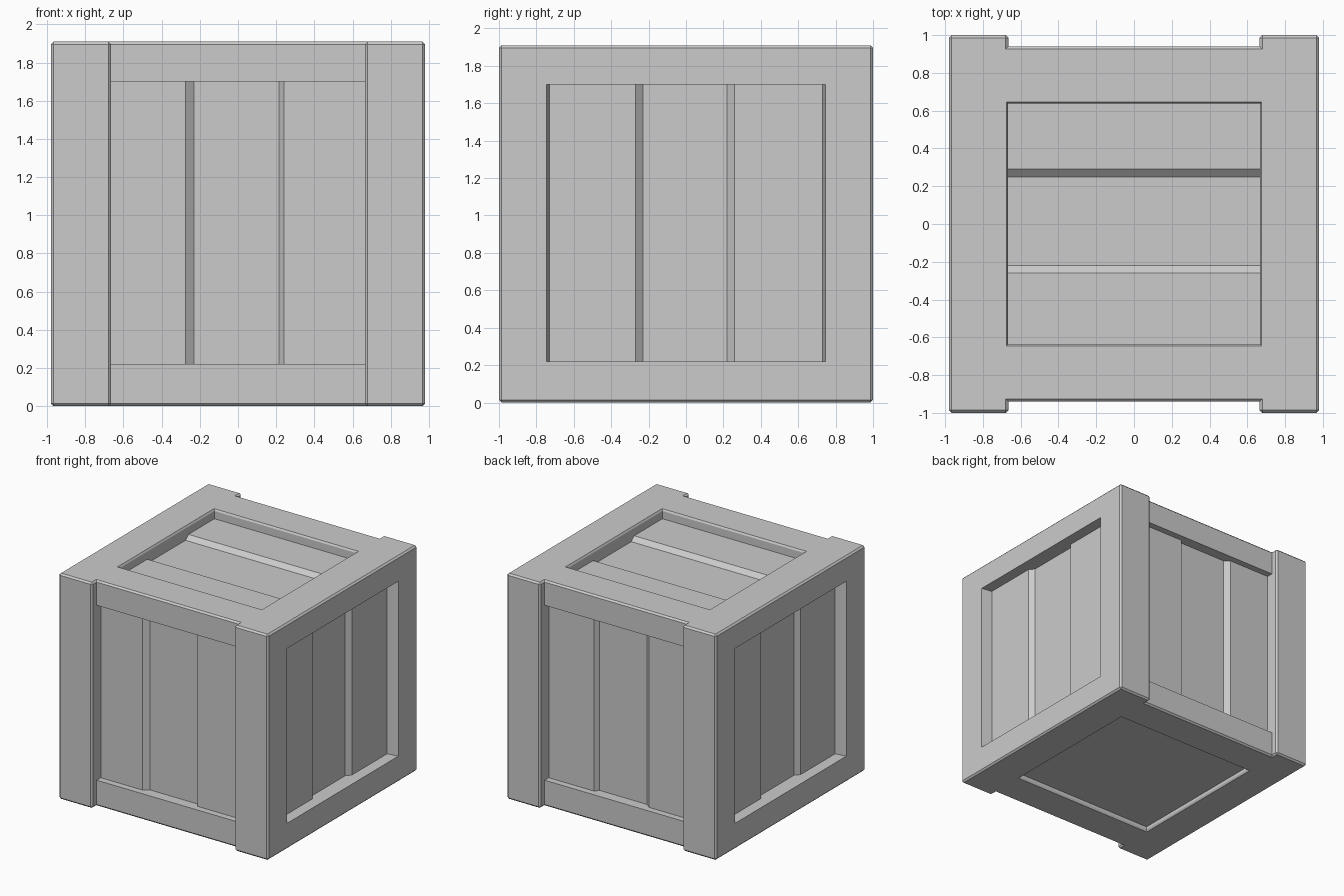
import bpy, bmesh
from mathutils import Matrix, Vector

if "Cube" in bpy.data.objects:
    bpy.data.objects.remove(bpy.data.objects["Cube"])

H = 1.91


def make(name, bm):
    bmesh.ops.recalc_face_normals(bm, faces=bm.faces)
    me = bpy.data.meshes.new(name)
    bm.to_mesh(me)
    bm.free()
    ob = bpy.data.objects.new(name, me)
    bpy.context.collection.objects.link(ob)
    return ob


def prism(bm, pts):
    """Cap a 3D polygon and return the face."""
    return bm.faces.new([bm.verts.new(p) for p in pts])


def extrude(bm, face, vec):
    r = bmesh.ops.extrude_face_region(bm, geom=[face])
    bmesh.ops.translate(bm, vec=vec, verts=[v for v in r["geom"] if isinstance(v, bmesh.types.BMVert)])


def tube(name, rings, axis):
    """Stack of rectangles (position, half a, half b) along an axis, used as a cutter."""
    bm = bmesh.new()
    loops = []
    for t, a, b in rings:
        loop = []
        for sa, sb in ((-1, -1), (1, -1), (1, 1), (-1, 1)):
            u, v = sa * a, sb * b
            p = {"x": (t, u, H / 2 + v + .005), "y": (u, t, H / 2 + v + .005), "z": (u, v, H / 2 + t)}[axis]
            loop.append(bm.verts.new(p))
        loops.append(loop)
    bm.faces.new(loops[0])
    bm.faces.new(loops[-1])
    for l0, l1 in zip(loops, loops[1:]):
        for i in range(4):
            j = (i + 1) % 4
            bm.faces.new((l0[i], l0[j], l1[j], l1[i]))
    ob = make(name, bm)
    ob.hide_render = True
    ob.hide_viewport = True
    return ob


# Frame: notched plan outline pulled up, convex edges chamfered
quarter = [(.98, .0), (.98, 1.0), (.665, 1.0), (.665, .94)]
q = quarter[1:]
outline = (q + [(-x, y) for x, y in reversed(q)] + [(-x, -y) for x, y in q]
           + [(x, -y) for x, y in reversed(q)])
bm = bmesh.new()
extrude(bm, prism(bm, [(x, y, 0) for x, y in outline]), Vector((0, 0, H)))
bmesh.ops.recalc_face_normals(bm, faces=bm.faces)
convex = [e for e in bm.edges if e.calc_face_angle_signed() > .1]
bmesh.ops.bevel(bm, geom=convex, offset=.014, segments=1, affect='EDGES')
frame = make("crate_frame", bm)

# Openings through the frame on all three axes
h = H / 2
cutters = [
    tube("side_opening", [(-1.1, .763, .74), (-.88, .73, .74), (.88, .73, .74), (1.1, .763, .74)], "x"),
    tube("front_opening", [(-1.1, .665, .74), (1.1, .665, .74)], "y"),
    tube("top_opening", [(-h - .01, .682, .652), (-h + .015, .667, .637),
                         (h - .015, .667, .637), (h + .01, .682, .652)], "z"),
]
for c in cutters:
    m = frame.modifiers.new(c.name, 'BOOLEAN')
    m.operation = 'DIFFERENCE'
    m.solver = 'EXACT'
    m.object = c


def planks(name, half, length, steps, thick, mat):
    """Three boards, the middle one sunk; local u across, v along, w outward."""
    a, b, c, d = steps
    s = -.035
    prof = [(-half, 0), (a, 0), (b, s), (c, s), (d, 0), (half, 0), (half, -thick), (-half, -thick)]
    bm = bmesh.new()
    extrude(bm, prism(bm, [(u, -length / 2, w) for u, w in prof]), Vector((0, length, 0)))
    bm.transform(mat)
    return make(name, bm)


def basis(u, v, w, origin):
    m = Matrix((u, v, w)).transposed().to_4x4()
    m.translation = origin
    return m


mid = .96
X, Y, Z = Vector((1, 0, 0)), Vector((0, 1, 0)), Vector((0, 0, 1))
# Boarded walls
for name, sgn in (("front_planks", -1), ("back_planks", 1)):
    planks(name, .70, 1.54, (-.275, -.23, .215, .24), .07, basis(X, Z, sgn * Y, (0, sgn * .885, mid)))
for name, sgn in (("left_planks", -1), ("right_planks", 1)):
    planks(name, .77, 1.54, (-.27, -.23, .22, .26), .07, basis(Y, Z, sgn * X, (sgn * .885, 0, mid)))
# Boarded lid
planks("lid_planks", .68, 1.42, (-.26, -.22, .25, .29), .07, basis(Y, X, Z, (0, 0, 1.83)))

# Plain floor panel
bm = bmesh.new()
bmesh.ops.create_cube(bm, size=1, matrix=Matrix.Translation((0, 0, .07)) @ Matrix.Diagonal((1.42, 1.36, .06, 1)))
make("floor_panel", bm)
